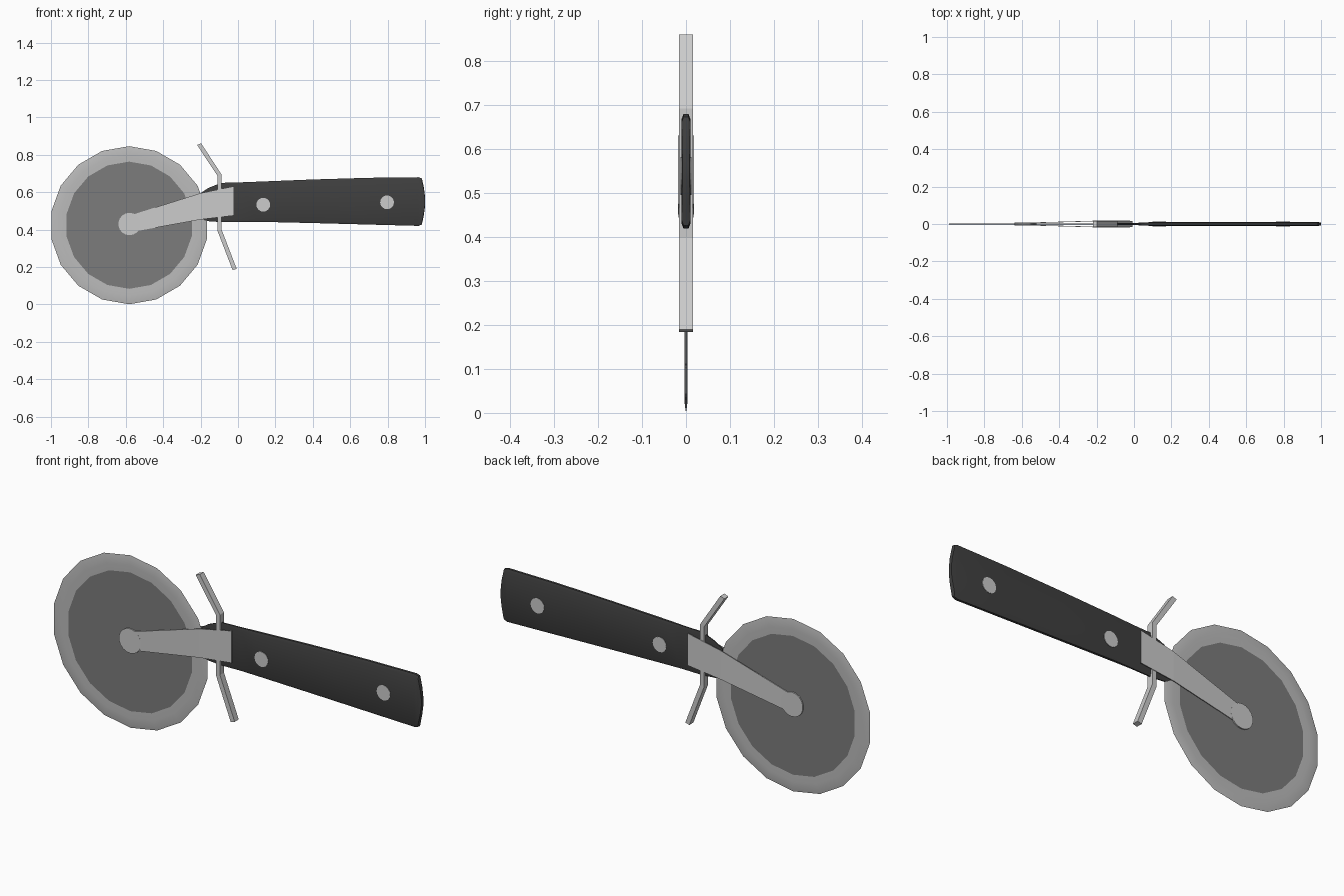
import bpy, bmesh, math

if "Cube" in bpy.data.objects:
    bpy.data.objects.remove(bpy.data.objects["Cube"])


def material(name, v):
    m = bpy.data.materials.new(name)
    m.diffuse_color = (v, v, v, 1)
    m.use_nodes = True
    m.node_tree.nodes["Principled BSDF"].inputs["Base Color"].default_value = m.diffuse_color
    return m


DARK = material("dark_grip", 0.05)
DISC = material("disc_grey", 0.2)


def loft(name, rings, mats=(), smooth=None):
    """Skin a row of equal-length point rings and cap both ends."""
    bm = bmesh.new()
    rows = [[bm.verts.new(p) for p in ring] for ring in rings]
    n = len(rows[0])
    for a, b in zip(rows, rows[1:]):
        for i in range(n):
            j = (i + 1) % n
            bm.faces.new((a[i], a[j], b[j], b[i]))
    bm.faces.new(rows[0][::-1])
    bm.faces.new(rows[-1])
    bmesh.ops.recalc_face_normals(bm, faces=bm.faces[:])
    me = bpy.data.meshes.new(name)
    bm.to_mesh(me)
    bm.free()
    ob = bpy.data.objects.new(name, me)
    bpy.context.collection.objects.link(ob)
    for m in mats:
        me.materials.append(m)
    if smooth:
        bpy.ops.object.select_all(action='DESELECT')
        ob.select_set(True)
        bpy.context.view_layer.objects.active = ob
        bpy.ops.object.shade_smooth_by_angle(angle=math.radians(smooth))
    return ob


def circle(cx, cz, r, y, n):
    return [(cx + r * math.sin(2 * math.pi * i / n), y,
             cz + r * math.cos(2 * math.pi * i / n)) for i in range(n)]


def disc(name, cx, cz, r, half, n=16):
    return loft(name, [circle(cx, cz, r, y, n) for y in (-half, half)])


# cutting wheel: flat centre with a rounded ground rim
WX, WZ = -0.582, 0.4235
side = [(0.34, 0.003), (0.375, 0.0036), (0.405, 0.0028)]
prof = [(r, -y) for r, y in side] + [(0.4225, 0)] + side[::-1]
wheel = loft("cutting_wheel", [circle(WX, WZ, r, y, 18) for r, y in prof],
             (material("polished_steel", 0.5), DISC), 40)
for f in wheel.data.polygons:
    big = len(f.vertices) > 4
    f.material_index = 1 if big else 0
    f.use_smooth = not big

# pivot cap and handle rivets
disc("pivot_pin", -0.58, 0.43, 0.06, 0.009, 18)
disc("rivet_front", 0.135, 0.533, 0.037, 0.0125)
disc("rivet_rear", 0.797, 0.546, 0.037, 0.0125)

# handle: chamfered section lofted along x, thinned at the front tang
stations = [(-0.20, 0.455, 0.595, 0.004), (-0.16, 0.445, 0.622, 0.0045),
            (-0.09, 0.44, 0.65, 0.005), (0.02, 0.442, 0.653, 0.0065),
            (0.10, 0.442, 0.656, 0.0105), (0.40, 0.435, 0.668, 0.0105),
            (0.70, 0.427, 0.677, 0.0105), (0.965, 0.42, 0.68, 0.0105),
            (0.983, 0.427, 0.674, 0.010), (0.994, 0.48, 0.625, 0.009),
            (1.0, 0.525, 0.575, 0.008)]


def handle_ring(x, lo, hi, h):
    c, k = 0.012, h * 0.55
    return [(x, -k, lo), (x, k, lo), (x, h, lo + c), (x, h, hi - c),
            (x, k, hi), (x, -k, hi), (x, -h, hi - c), (x, -h, lo + c)]


loft("handle", [handle_ring(*s) for s in stations], (DARK,), 30)

# fork: one bent tapering plate on each side of the wheel
arm = [(-0.58, 0.385, 0.475, 0.007), (-0.20, 0.454, 0.595, 0.018),
       (-0.022, 0.475, 0.632, 0.018)]
for s, name in ((-1, "fork_arm_front"), (1, "fork_arm_back")):
    loft(name, [[(x, s * (y - 0.0035), lo), (x, s * y, lo),
                 (x, s * y, hi), (x, s * (y - 0.0035), hi)]
                for x, lo, hi, y in arm])

# finger guard: flat strip bent twice
path = [(-0.208, 0.857), (-0.098, 0.69), (-0.098, 0.395), (-0.018, 0.187)]
T = 0.011
loft("finger_guard", [[(x - T, -0.0155, z - d), (x + T, -0.0155, z + d),
                       (x + T, 0.0155, z + d), (x - T, 0.0155, z - d)]
                      for (x, z), d in zip(path, (0.004, 0.003, 0.003, 0.003))])
